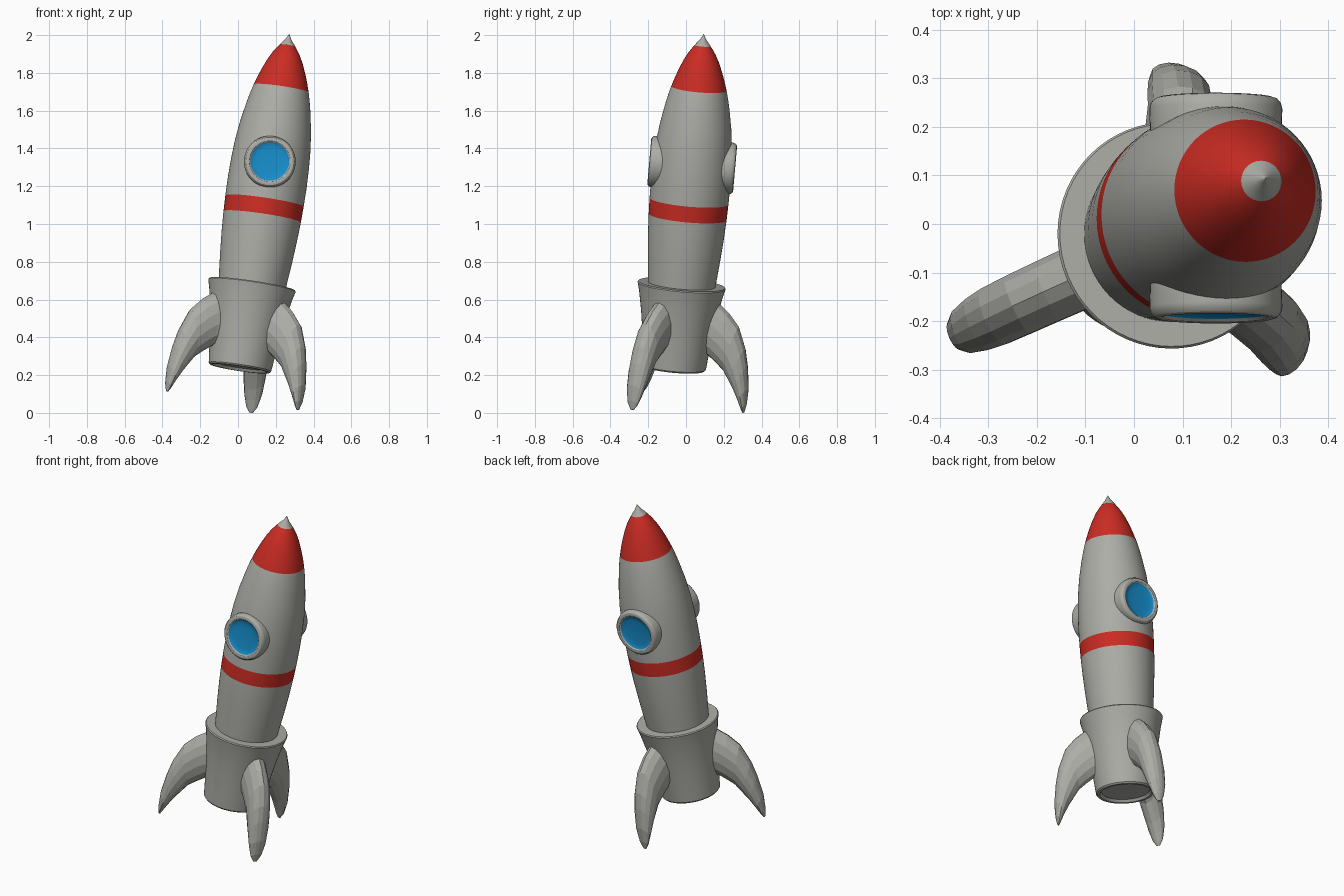
import bpy, bmesh, math
from mathutils import Matrix, Vector

if "Cube" in bpy.data.objects:
    bpy.data.objects.remove(bpy.data.objects["Cube"])

def material(name, rgb):
    m = bpy.data.materials.new(name)
    m.diffuse_color = (*rgb, 1)
    m.use_nodes = True
    m.node_tree.nodes["Principled BSDF"].inputs["Base Color"].default_value = m.diffuse_color
    return m

GREY = material("grey_metal", (0.42, 0.42, 0.39))
RED = material("red_paint", (0.60, 0.025, 0.017))
BLUE = material("blue_glass", (0.008, 0.27, 0.60))

# Tilted frame: local z is the rocket axis, origin at the centre of the tail
W = Vector((0.148, 0.088, 1)).normalized()
U = (Vector((1, 0, 0)) - W * W.x).normalized()
V = W.cross(U)
FRAME = Matrix((U, V, W)).transposed().to_4x4()
FRAME.translation = (0.009, -0.062, 0.235)

def finish(name, bm, mats, matrix, smooth=30):
    bmesh.ops.recalc_face_normals(bm, faces=bm.faces)
    me = bpy.data.meshes.new(name)
    bm.to_mesh(me)
    bm.free()
    for m in mats:
        me.materials.append(m)
    ob = bpy.data.objects.new(name, me)
    bpy.context.collection.objects.link(ob)
    ob.matrix_world = matrix
    if smooth:
        bpy.ops.object.select_all(action='DESELECT')
        ob.select_set(True)
        bpy.context.view_layer.objects.active = ob
        bpy.ops.object.shade_smooth_by_angle(angle=math.radians(smooth))
    return ob

def loft(bm, rings):
    """Skin a list of rings of points and cap both ends."""
    loops = [[bm.verts.new(p) for p in ring] for ring in rings]
    n = len(loops[0])
    for a, b in zip(loops, loops[1:]):
        for i in range(n):
            j = (i + 1) % n
            bm.faces.new((a[i], a[j], b[j], b[i]))
    bm.faces.new(loops[0])
    bm.faces.new(loops[-1])

def lathe(name, profile, mats, matrix, rule=None, n=64):
    """Turn (height, radius) points around local z; rule picks a colour index."""
    bm = bmesh.new()
    loft(bm, [[(r * math.cos(2 * math.pi * i / n), r * math.sin(2 * math.pi * i / n), h)
               for i in range(n)] for h, r in profile])
    if rule:
        for f in bm.faces:
            f.material_index = rule(f.calc_center_median())
    return finish(name, bm, mats, matrix)

# Hull with a red stripe and a red nose
hull = [(0.30, 0.165), (0.45, 0.179), (0.6, 0.193), (0.72, 0.202), (0.815, 0.207),
        (0.90, 0.2095), (1.0, 0.2105), (1.1, 0.208), (1.2, 0.202), (1.3, 0.190),
        (1.4, 0.172), (1.46, 0.159), (1.505, 0.147), (1.55, 0.133), (1.6, 0.115),
        (1.65, 0.094), (1.69, 0.073), (1.72, 0.053), (1.743, 0.035)]
lathe("hull", hull, [GREY, RED], FRAME,
      lambda c: int(0.815 < c.z < 0.90 or c.z > 1.505))

# Pointed nose tip
lathe("nose_tip", [(1.735, 0.042), (1.743, 0.036), (1.765, 0.018), (1.796, 0.001)],
      [GREY], FRAME, n=32)

# Flared tail skirt
lathe("tail_skirt", [(0.015, 0.135), (0.0, 0.145), (0.0, 0.160), (0.008, 0.167), (0.1, 0.177),
                     (0.2, 0.188), (0.3, 0.203), (0.4, 0.222), (0.446, 0.234),
                     (0.452, 0.230), (0.452, 0.15)], [GREY], FRAME)

# Two opposite portholes: rounded rim with a blue dished glass
porthole = [(0.05, 0.125), (0.12, 0.134), (0.205, 0.137), (0.217, 0.134), (0.225, 0.127),
            (0.228, 0.118), (0.226, 0.108), (0.220, 0.102), (0.217, 0.098),
            (0.214, 0.075), (0.212, 0.05), (0.2115, 0.01)]
for side, turn in (("front", 90), ("back", -90)):
    spin = Matrix.Translation((0, 0, 1.093)) @ Matrix.Rotation(math.radians(turn), 4, 'X')
    lathe(side + "_porthole", porthole, [GREY, BLUE], FRAME @ spin,
          lambda c: int(c.z > 0.2 and c.xy.length < 0.1 + 1e-4
                        ) if c.xy.length > 1e-3 else int(c.z > 0.2), n=48)

# The ring faces' centres are off-axis, so colour the glass by vertex radius instead
for name in ("front_porthole", "back_porthole"):
    me = bpy.data.objects[name].data
    for p in me.polygons:
        co = [me.vertices[v].co for v in p.vertices]
        p.material_index = int(min(c.z for c in co) > 0.2 and
                               max(c.xy.length for c in co) < 0.103)

# Three curved, faceted fins: outer edge (r, z), inner edge (r, z), half width
sections = [(0.12, 0.40, 0.12, 0.11, 0.070), (0.21, 0.375, 0.18, 0.09, 0.068),
            (0.27, 0.33, 0.22, 0.06, 0.067), (0.33, 0.263, 0.265, 0.022, 0.066),
            (0.375, 0.15, 0.30, -0.03, 0.064), (0.395, 0.06, 0.33, -0.075, 0.059),
            (0.41, -0.055, 0.36, -0.13, 0.048), (0.408, -0.14, 0.38, -0.172, 0.031),
            (0.400, -0.188, 0.39, -0.191, 0.010)]
for name, angle in (("left_fin", 204), ("right_fin", 329), ("back_fin", 77)):
    bm = bmesh.new()
    rings = []
    for ro, zo, ri, zi, hw in sections:
        ring = []
        for i in range(14):
            a = 2 * math.pi * i / 14
            t = 0.5 + 0.5 * math.cos(a)
            ring.append((ri + (ro - ri) * t, hw * math.sin(a), zi + (zo - zi) * t))
        rings.append(ring)
    loft(bm, rings)
    finish(name, bm, [GREY], FRAME @ Matrix.Rotation(math.radians(angle), 4, 'Z'), smooth=0)

# Stand the model on the ground
bpy.context.view_layer.update()
low = min((o.matrix_world @ v.co).z for o in bpy.data.objects for v in o.data.vertices)
for o in bpy.data.objects:
    o.matrix_world = Matrix.Translation((0, 0, -low)) @ o.matrix_world
